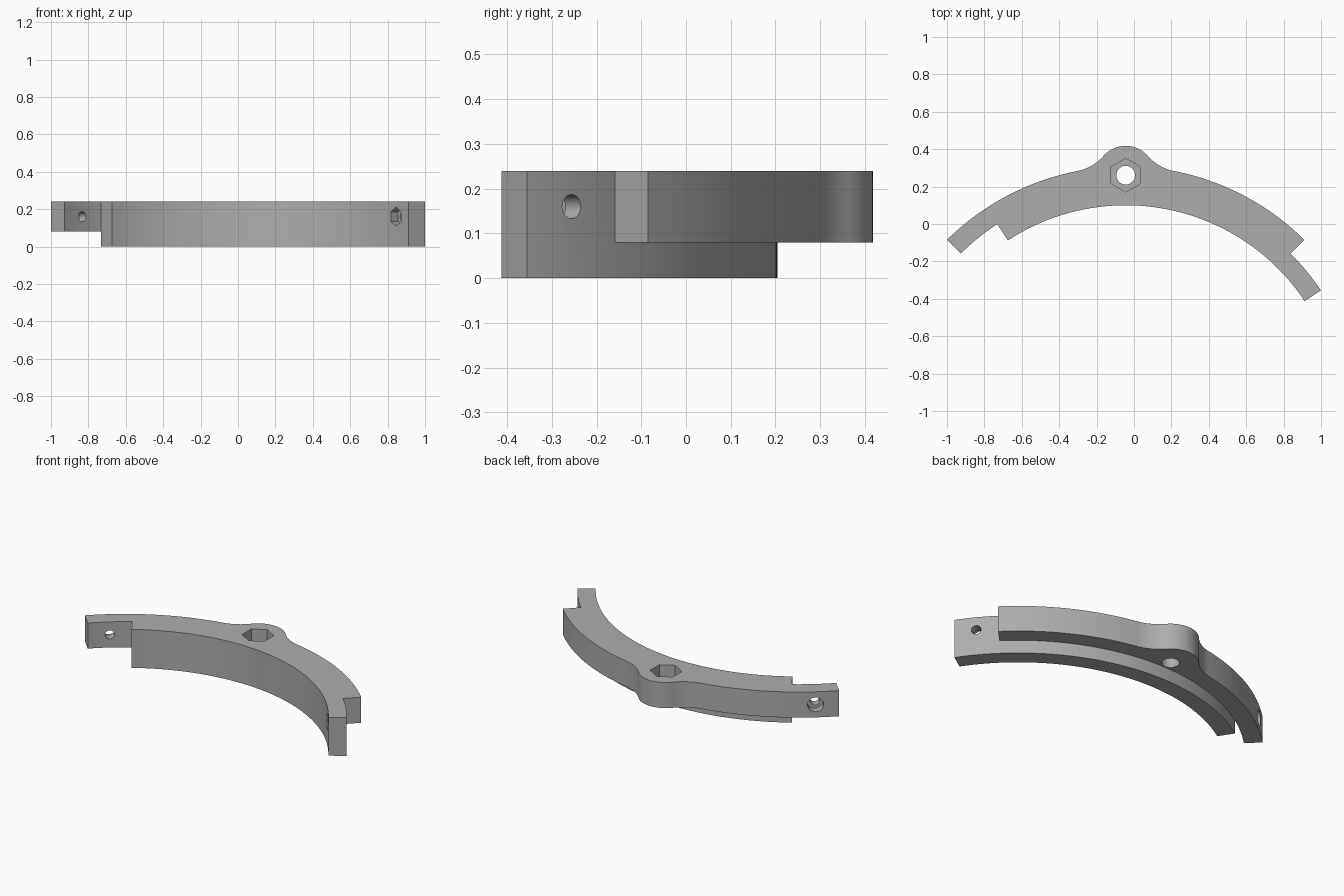
import bpy
import bmesh
from math import cos, sin, radians, degrees, acos, pi
from mathutils import Vector, Matrix

cube = bpy.data.objects.get("Cube")
if cube:
    bpy.data.objects.remove(cube, do_unlink=True)

# Main dimensions
CENTRE = Vector((-0.0445, -1.05))
R_IN, R_MID, R_OUT = 1.15, 1.254, 1.358
STEP, TOP = 0.08, 0.24
WALL_A, WALL_B = 33.65, 123.2      # angular span of the inner wall
FLANGE_A, FLANGE_B = 45.3, 134.7   # angular span of the outer flange
BOSS_DIST, BOSS_R, FILLET_R = 1.311, 0.157, 0.25

grey = bpy.data.materials.new("grey plastic")
grey.use_nodes = True
colour = (0.42, 0.42, 0.42, 1)
grey.diffuse_color = colour
grey.node_tree.nodes["Principled BSDF"].inputs["Base Color"].default_value = colour


def arc(centre, r, a, b, n):
    angles = [radians(a + (b - a) * i / n) for i in range(n + 1)]
    return [centre + Vector((cos(t), sin(t))) * r for t in angles]


def make_object(name, bm):
    bmesh.ops.recalc_face_normals(bm, faces=bm.faces)
    mesh = bpy.data.meshes.new(name)
    bm.to_mesh(mesh)
    bm.free()
    mesh.materials.append(grey)
    obj = bpy.data.objects.new(name, mesh)
    bpy.context.collection.objects.link(obj)
    return obj


def extrude(name, outline, z0, z1):
    bm = bmesh.new()
    face = bm.faces.new([bm.verts.new((p.x, p.y, z0)) for p in outline])
    new = bmesh.ops.extrude_face_region(bm, geom=[face], use_keep_orig=True)["geom"]
    verts = [v for v in new if isinstance(v, bmesh.types.BMVert)]
    bmesh.ops.translate(bm, verts=verts, vec=(0, 0, z1 - z0))
    return make_object(name, bm)


def combine(target, tool, operation):
    mod = target.modifiers.new(operation.lower(), 'BOOLEAN')
    mod.operation, mod.solver, mod.object = operation, 'EXACT', tool
    bpy.context.view_layer.objects.active = target
    bpy.ops.object.modifier_apply(modifier=mod.name)
    bpy.data.objects.remove(tool, do_unlink=True)


def prism(name, sides, r, start, end, spin=0):
    """Cylinder or hexagon between two points; spin turns it about its axis."""
    axis = end - start
    bm = bmesh.new()
    turn = axis.to_track_quat('Z', 'Y').to_matrix().to_4x4()
    place = Matrix.Translation((start + end) / 2) @ turn @ Matrix.Rotation(spin, 4, 'Z')
    bmesh.ops.create_cone(bm, cap_ends=True, segments=sides, radius1=r, radius2=r,
                          depth=axis.length, matrix=place)
    return make_object(name, bm)


def radial(r, angle):
    p = CENTRE + Vector((cos(radians(angle)), sin(radians(angle)))) * r
    return Vector((p.x, p.y, 0.16))


# Boss outline, blended into the flange by concave fillets
boss = CENTRE + Vector((0, BOSS_DIST))
reach = R_OUT + FILLET_R
tilt = degrees(acos((reach ** 2 + BOSS_DIST ** 2 - (BOSS_R + FILLET_R) ** 2)
                    / (2 * reach * BOSS_DIST)))
fillet_right = CENTRE + Vector((sin(radians(tilt)), cos(radians(tilt)))) * reach
fillet_left = CENTRE + Vector((-sin(radians(tilt)), cos(radians(tilt)))) * reach
toward = fillet_right - boss
lift = degrees(acos(toward.x / toward.length))

# Full outline of the upper layer
inner = arc(CENTRE, R_IN, WALL_A, WALL_B, 72)
upper = inner + arc(CENTRE, R_MID, WALL_B, FLANGE_B, 10)
upper += arc(CENTRE, R_OUT, FLANGE_B, 90 + tilt, 32)
upper += arc(fillet_left, FILLET_R, tilt - 90, -lift, 14)[1:]
upper += arc(boss, BOSS_R, 180 - lift, lift, 24)[1:]
upper += arc(fillet_right, FILLET_R, 180 + lift, 270 - tilt, 14)[1:]
upper += arc(CENTRE, R_OUT, 90 - tilt, FLANGE_A, 32)[1:]
upper += arc(CENTRE, R_MID, FLANGE_A, WALL_A, 10)

bracket = extrude("curved_bracket", upper, STEP, TOP)
lower = inner + arc(CENTRE, R_MID, WALL_B, WALL_A, 72)
combine(bracket, extrude("lower_wall", lower, 0, STEP), 'UNION')

# Boss bolt hole with a hexagonal nut pocket on top
hub = Vector((boss.x, boss.y, 0))
up = Vector((0, 0, 1))
combine(bracket, prism("boss_hole", 32, 0.05, hub, hub + up * 0.3), 'DIFFERENCE')
hexagon = prism("boss_pocket", 6, 0.09, hub + up * 0.14, hub + up * 0.3)
vertex = hexagon.data.vertices[0].co - Vector((hub.x, hub.y, 0))
if abs(vertex.x) > 0.085 or abs(abs(vertex.x) - 0.045) < 0.005:
    hexagon.data.transform(Matrix.Translation(hub) @ Matrix.Rotation(pi / 6, 4, 'Z')
                           @ Matrix.Translation(-hub))
combine(bracket, hexagon, 'DIFFERENCE')

# Joint holes: nut pocket inside the left end, counterbore outside the right end
LEFT, RIGHT = 39.3, 129.0
for angle in (LEFT, RIGHT):
    combine(bracket, prism("joint_hole", 24, 0.027, radial(1.05, angle),
                           radial(1.45, angle)), 'DIFFERENCE')
nut = prism("nut_pocket", 6, 0.051, radial(1.1, LEFT), radial(R_IN + 0.05, LEFT))
if max(v.co.z for v in nut.data.vertices) < 0.16 + 0.05:
    bpy.data.objects.remove(nut, do_unlink=True)
    nut = prism("nut_pocket", 6, 0.051, radial(1.1, LEFT), radial(R_IN + 0.05, LEFT), pi / 6)
combine(bracket, nut, 'DIFFERENCE')
combine(bracket, prism("counterbore", 32, 0.045, radial(R_OUT - 0.05, RIGHT),
                       radial(1.45, RIGHT)), 'DIFFERENCE')

# Smooth curves with crisp edges
bpy.ops.object.select_all(action='DESELECT')
bracket.select_set(True)
bpy.context.view_layer.objects.active = bracket
bpy.ops.object.shade_smooth_by_angle(angle=radians(30))
